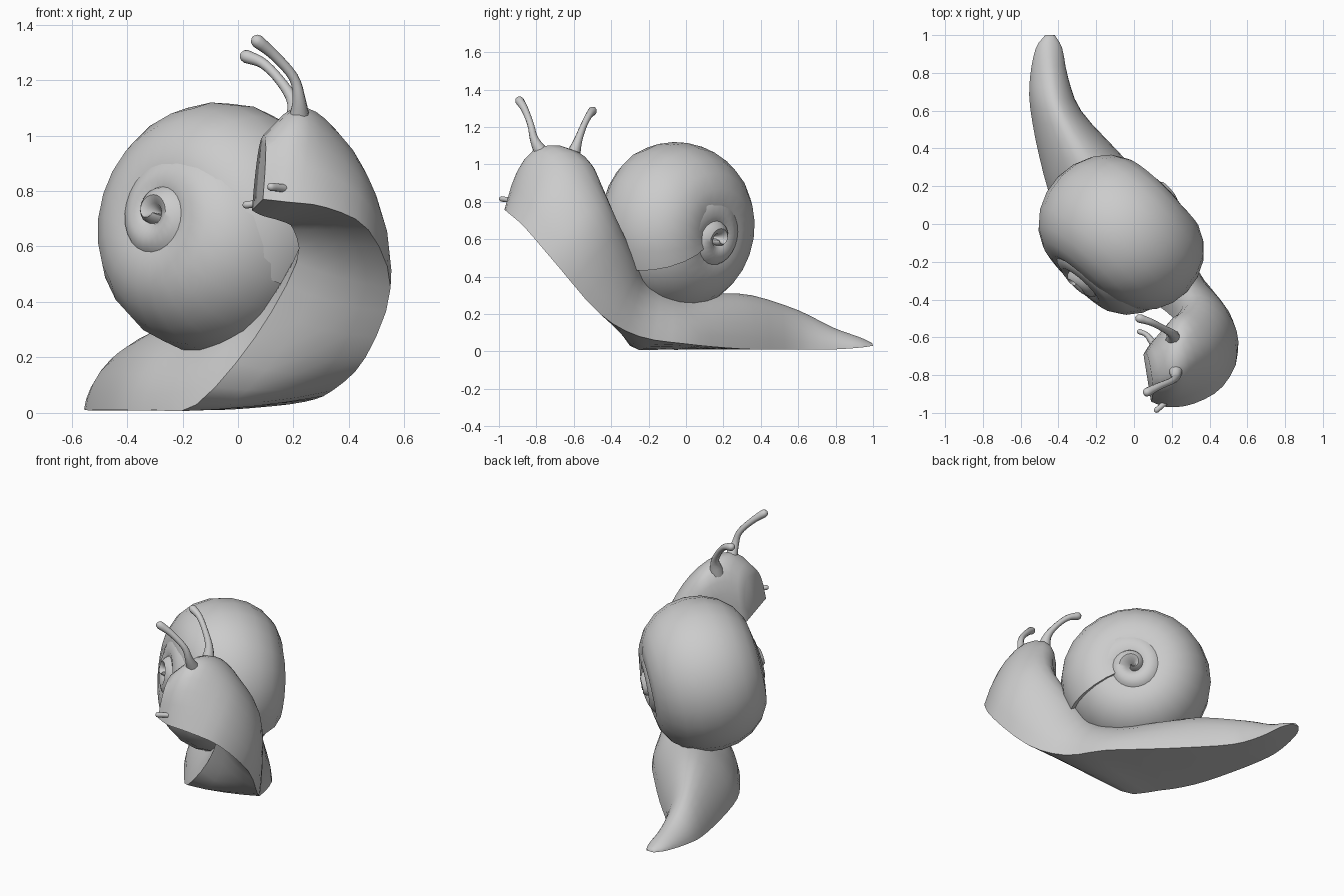
import bpy, bmesh, math
from mathutils import Vector

cube = bpy.data.objects.get("Cube")
if cube:
    bpy.data.objects.remove(cube, do_unlink=True)

clay = bpy.data.materials.new("clay_grey")
clay.use_nodes = True
grey = (0.6, 0.6, 0.6, 1)
clay.diffuse_color = grey
clay.node_tree.nodes["Principled BSDF"].inputs["Base Color"].default_value = grey


def spline(values, u):
    """Catmull-Rom value at position u along a list of numbers or vectors."""
    i = min(int(u), len(values) - 2)
    f = u - i
    p1, p2 = values[i], values[i + 1]
    p0 = values[i - 1] if i else p1 * 2 - p2
    p3 = values[i + 2] if i + 2 < len(values) else p2 * 2 - p1
    return (p1 * 2 + (p2 - p0) * f + (p0 * 2 - p1 * 5 + p2 * 4 - p3) * f**2
            + (p1 * 3 - p0 - p2 * 3 + p3) * f**3) * 0.5


def loft(name, rings, angle):
    """Skin a list of closed rings, cap both ends and smooth."""
    bm = bmesh.new()
    loops = [[bm.verts.new(p) for p in ring] for ring in rings]
    for a, b in zip(loops, loops[1:]):
        for i in range(len(a)):
            j = (i + 1) % len(a)
            bm.faces.new((a[i], a[j], b[j], b[i]))
    bm.faces.new(loops[0])
    bm.faces.new(loops[-1])
    bmesh.ops.recalc_face_normals(bm, faces=bm.faces)
    mesh = bpy.data.meshes.new(name)
    bm.to_mesh(mesh)
    bm.free()
    mesh.materials.append(clay)
    obj = bpy.data.objects.new(name, mesh)
    bpy.context.collection.objects.link(obj)
    bpy.ops.object.select_all(action="DESELECT")
    obj.select_set(True)
    bpy.context.view_layer.objects.active = obj
    bpy.ops.object.shade_smooth_by_angle(angle=math.radians(angle))


def stalk(name, points, radii):
    """Round tapering feeler along a path, with a rounded tip."""
    points = [Vector(p) for p in points]
    rings, steps, sides = [], 4 * (len(points) - 1), 10
    for k in range(steps + 1):
        u = k / 4
        c = spline(points, u)
        r = spline(radii, u)
        t = (spline(points, min(u + 0.1, len(points) - 1)) - spline(points, max(u - 0.1, 0))).normalized()
        x = t.orthogonal().normalized() if k == 0 else (x - t * x.dot(t)).normalized()
        y = t.cross(x)
        ends = [(0, 1)] if k < steps else [(0, 1), (0.6, 0.8), (0.95, 0.3)]
        for along, scale in ends:
            rings.append([c + t * r * along + (x * math.cos(a) + y * math.sin(a)) * r * scale
                          for a in (math.tau * i / sides for i in range(sides))])
    loft(name, rings, 60)


# Body: each station gives left sole edge, right sole edge and top of the back
stations = [
    ((-.42, 1.0, .03), (-.47, 1.0, .03), (-.45, .995, .045)),
    ((-.38, .93, .02), (-.52, .93, .03), (-.45, .93, .075)),
    ((-.35, .78, .01), (-.55, .78, .02), (-.44, .78, .13)),
    ((-.28, .60, .01), (-.55, .62, .01), (-.40, .60, .22)),
    ((-.08, .38, .01), (-.50, .35, .01), (-.27, .35, .30)),
    ((.08, .20, .02), (-.42, .08, .01), (-.16, .15, .31)),
    ((.24, 0, .04), (-.30, -.12, .01), (-.04, -.03, .30)),
    ((.34, -.25, .08), (-.15, -.30, .03), (.10, -.20, .36)),
    ((.46, -.46, .20), (.06, -.39, .27), (.27, -.27, .48)),
    ((.55, -.68, .45), (.21, -.50, .54), (.41, -.40, .72)),
    ((.47, -.86, .66), (.20, -.56, .66), (.38, -.51, .92)),
    ((.32, -.95, .74), (.16, -.58, .69), (.29, -.60, 1.06)),
    ((.18, -.97, .76), (.09, -.63, .71), (.20, -.71, 1.10)),
    ((.09, -.94, .77), (.05, -.69, .73), (.09, -.78, 1.0)),
]
lefts, rights, tops = ([Vector(p) for p in column] for column in zip(*stations))
rings, fine, dome = [], 3, 12
for k in range(fine * (len(stations) - 1) + 1):
    u = k / fine
    left, right, top = (spline(c, u) for c in (lefts, rights, tops))
    mid, half = (left + right) / 2, (left - right) / 2
    # ridged tail and flanks, fuller head
    power = 1.15 - 0.35 * min(max((u - 6) / 5, 0), 1)
    ring = []
    for i in range(dome + 1):
        a = math.pi * i / dome
        c, s = math.cos(a), math.sin(a)
        ring.append(mid + half * math.copysign(abs(c) ** power, c) + (top - mid) * abs(s) ** power)
    # sole, bulging a little under the raised neck
    bulge = 0.1 * max(0, 1 - abs(u - 8) / 2)
    for f in (-0.5, 0, 0.5):
        ring.append(mid + half * f - (top - mid) * bulge * (1 - f * f))
    rings.append(ring)
loft("snail_body", rings, 50)

# Shell: tube coiled about a tilted axis, values per quarter turn from the lip inward
axis = Vector((-.68, -.70, .18)).normalized()
forward = Vector((0, 0, 1)).cross(axis).normalized()
upward = axis.cross(forward)
centre = Vector((-.06, -.05, .66))
outer = [.46, .46, .455, .455, .44, .34, .27, .24, .21, .16, .11, .07, .03]
depth = [.30, .32, .33, .33, .33, .335, .345, .35, .355, .36, .365, .365, .355]
rings, fine, sides = [], 6, 20
for k in range(fine * (len(outer) - 1) + 1):
    u = k / fine
    r, h = spline(outer, u), spline(depth, u)
    shift = 0.02 - 0.05 * max(0, 1 - u)
    angle = math.radians(-28) + u * math.pi / 2
    out = forward * math.cos(angle) + upward * math.sin(angle)
    rings.append([centre + axis * (shift + h * math.sin(a)) + out * r * (0.4 + 0.6 * math.cos(a))
                  for a in (math.tau * i / sides for i in range(sides))])
loft("shell", rings, 50)

# Eye stalks and small lower feelers
thick = [.045, .024, .018, .019, .024]
stalk("left_eye_stalk", [(.22, -.76, 1.04), (.22, -.81, 1.13), (.20, -.83, 1.21),
                         (.13, -.86, 1.29), (.07, -.89, 1.34)], thick)
stalk("right_eye_stalk", [(.21, -.61, 1.03), (.20, -.58, 1.12), (.15, -.55, 1.2),
                          (.09, -.52, 1.26), (.03, -.50, 1.285)], thick)
stalk("left_feeler", [(.20, -.90, .80), (.16, -.95, .81), (.12, -.985, .815)], [.025, .015, .015])
stalk("right_feeler", [(.12, -.66, .76), (.07, -.59, .755), (.03, -.57, .75)], [.025, .014, .014])
